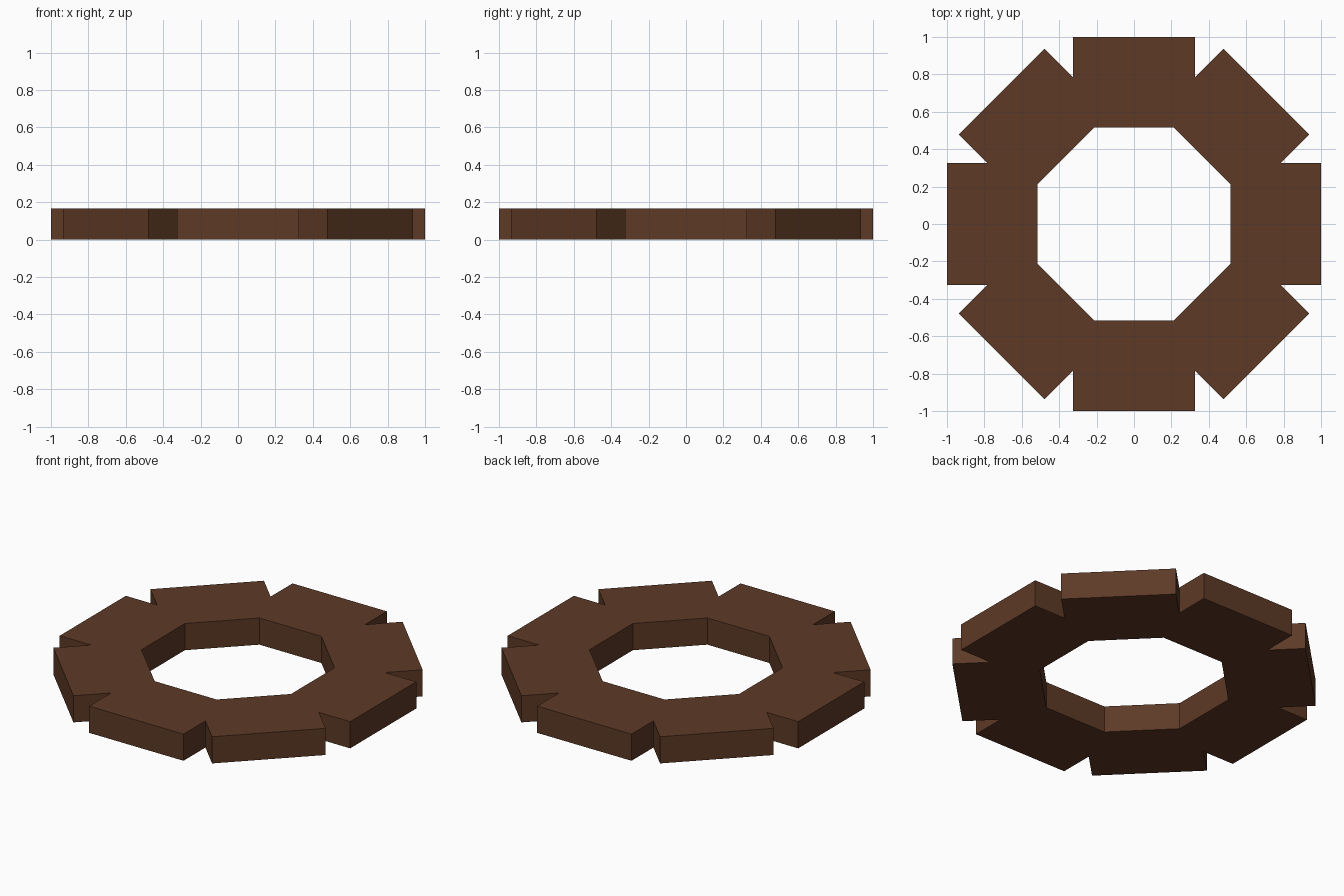
import bpy, bmesh, math
from mathutils import Matrix, Vector

if "Cube" in bpy.data.objects:
    bpy.data.objects.remove(bpy.data.objects["Cube"])

OUTER, INNER, HALF_W, HEIGHT = 1.0, 0.515, 0.325, 0.166
T = math.tan(math.radians(22.5))          # mitre between neighbouring segments

wood = bpy.data.materials.new("dark brown")
wood.diffuse_color = (0.11, 0.041, 0.019, 1)
wood.use_nodes = True
wood.node_tree.nodes["Principled BSDF"].inputs["Base Color"].default_value = wood.diffuse_color

# One segment outline: mitred inside, square block outside
half = [(INNER * T, INNER), (HALF_W, HALF_W / T), (HALF_W, OUTER)]
outline = half + [(-x, y) for x, y in reversed(half)]

# Repeat the segment eight times, weld the mitres, extrude to thickness
bm = bmesh.new()
for i in range(8):
    rot = Matrix.Rotation(i * math.pi / 4, 3, 'Z')
    bm.faces.new([bm.verts.new(rot @ Vector((x, y, 0))) for x, y in outline])
bmesh.ops.remove_doubles(bm, verts=bm.verts[:], dist=1e-4)
ext = bmesh.ops.extrude_face_region(bm, geom=bm.faces[:], use_keep_orig=True)
top = [g for g in ext["geom"] if isinstance(g, bmesh.types.BMVert)]
bmesh.ops.translate(bm, verts=top, vec=(0, 0, HEIGHT))
bmesh.ops.recalc_face_normals(bm, faces=bm.faces[:])

mesh = bpy.data.meshes.new("notched_ring")
bm.to_mesh(mesh)
bm.free()
mesh.materials.append(wood)
ring = bpy.data.objects.new("notched_ring", mesh)
bpy.context.collection.objects.link(ring)
